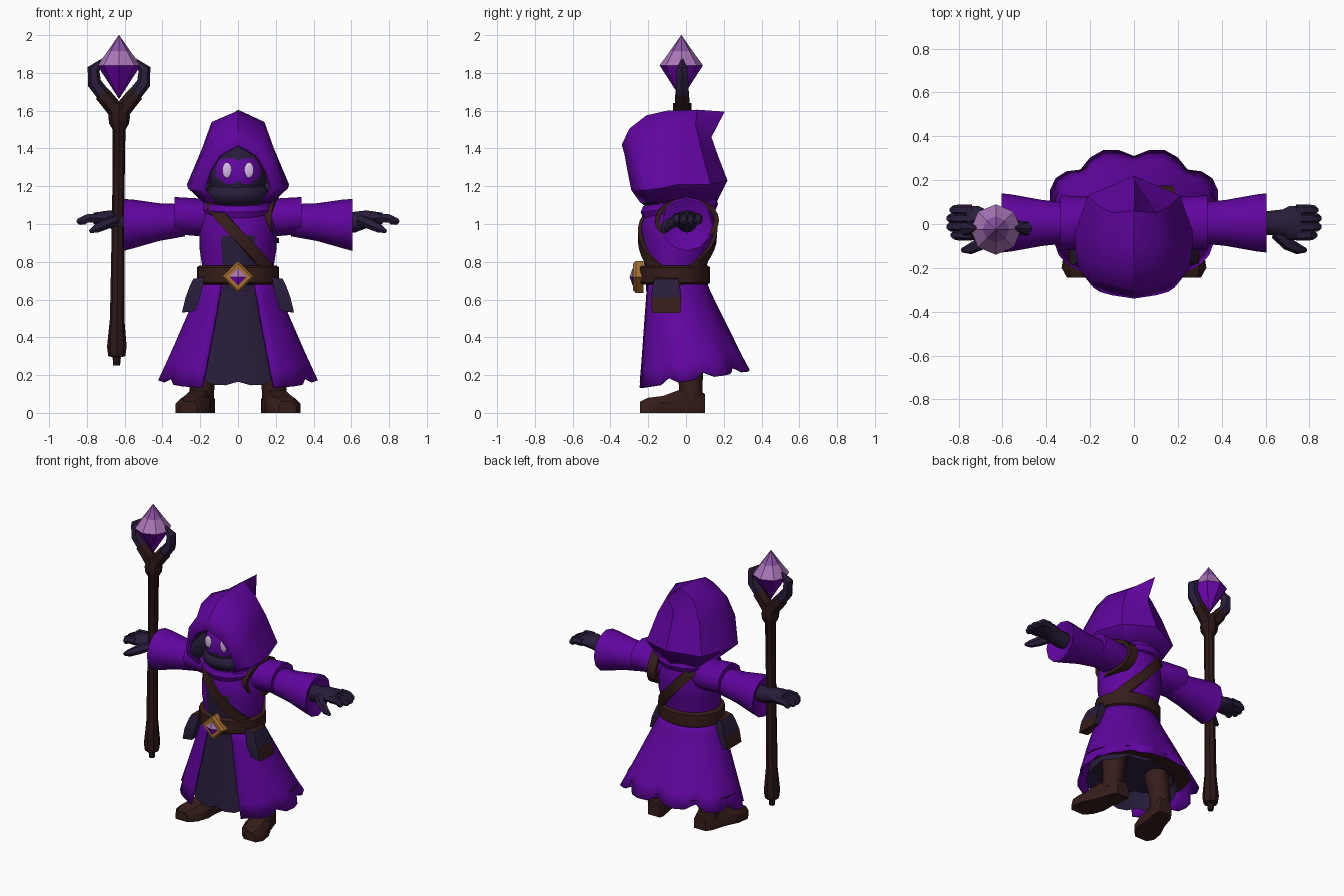
import bpy, bmesh
from math import sin, cos, pi, radians
from mathutils import Vector as V

cube = bpy.data.objects.get("Cube")
if cube:
    bpy.data.objects.remove(cube, do_unlink=True)


def material(name, *rgb):
    m = bpy.data.materials.new(name)
    m.use_nodes = True
    m.diffuse_color = (*rgb, 1)
    m.node_tree.nodes["Principled BSDF"].inputs["Base Color"].default_value = (*rgb, 1)
    return m


PURPLE = material("robe purple", .118, .0015, .345)
DARK = material("dark cloth", .022, .012, .043)
BROWN = material("brown leather", .036, .0125, .01)
WOOD = material("staff wood", .025, .009, .009)
GOLD = material("gold", .38, .16, .03)
PALE = material("pale crystal", .4, .18, .48)
MAUVE = material("mauve crystal", .25, .085, .36)
GEM = material("deep crystal", .17, .002, .46)
EYE = material("eye glow", .68, .5, .8)


def finish(name, bm, mats, rule=None, angle=38):
    """Clean normals, colour faces by rule, smooth soft edges."""
    bmesh.ops.remove_doubles(bm, verts=bm.verts, dist=.0005)
    bmesh.ops.recalc_face_normals(bm, faces=bm.faces)
    mid = sum((v.co for v in bm.verts), V()) / len(bm.verts)
    if sum(f.normal.dot(f.calc_center_median() - mid) * f.calc_area() for f in bm.faces) < 0:
        bmesh.ops.reverse_faces(bm, faces=bm.faces)
    for f in bm.faces:
        f.smooth = True
        if rule:
            f.material_index = rule(f.calc_center_median())
    for e in bm.edges:
        e.smooth = e.calc_face_angle(0) < radians(angle)
    me = bpy.data.meshes.new(name)
    bm.to_mesh(me)
    bm.free()
    ob = bpy.data.objects.new(name, me)
    for m in mats:
        me.materials.append(m)
    bpy.context.collection.objects.link(ob)
    return ob


def loft(name, rings, mats, wrap=True, caps=True, loop=False, rule=None, angle=38):
    """Skin a list of equal-length point rings."""
    bm = bmesh.new()
    rows = [[bm.verts.new(p) for p in r] for r in rings]
    n = len(rows[0])
    pairs = list(zip(rows, rows[1:])) + ([(rows[-1], rows[0])] if loop else [])
    for a, b in pairs:
        for i in range(n if wrap else n - 1):
            j = (i + 1) % n
            bm.faces.new((a[i], a[j], b[j], b[i]))
    if caps and wrap and not loop:
        bm.faces.new(rows[0])
        bm.faces.new(rows[-1])
    return finish(name, bm, mats, rule, angle)


def tube(name, path, radii, mat, ref=(0, 1, 0), n=8):
    path, rings = [V(p) for p in path], []
    for i, p in enumerate(path):
        t = path[min(i + 1, len(path) - 1)] - path[max(i - 1, 0)]
        u = t.cross(V(ref)).normalized()
        w = t.cross(u).normalized()
        rings.append([p + radii[i] * (u * cos(k * 2 * pi / n) + w * sin(k * 2 * pi / n)) for k in range(n)])
    return loft(name, rings, [mat])


def oval(z, rx, front, back, a):
    return V((rx * sin(a), (front + back) / 2 - (back - front) / 2 * cos(a), z))


def turn(n):
    return [2 * pi * i / n for i in range(n)]


def lining(ob, thick):
    mod = ob.modifiers.new("lining", "SOLIDIFY")
    mod.thickness, mod.offset, mod.material_offset = thick, -1, 1


# Torso with dark undershirt showing below the strap
TORSO = [(.64, .19, -.21, .1), (.78, .19, -.22, .11), (.88, .205, -.235, .14), (.94, .205, -.238, .148),
         (1, .2, -.235, .15), (1.08, .185, -.21, .14), (1.15, .14, -.16, .1)]


def body(z, a, off=0):
    for lo, hi in zip(TORSO, TORSO[1:]):
        if z <= hi[0]:
            break
    t = max(0, min(1, (z - lo[0]) / (hi[0] - lo[0])))
    rx, f, b = (lo[k] + (hi[k] - lo[k]) * t for k in (1, 2, 3))
    return oval(z, rx + off, f - off, b + off, a)


loft("torso", [[oval(*r, a) for a in turn(28)] for r in TORSO], [PURPLE, DARK],
     rule=lambda c: int(c.y < -.1 and abs(c.x) < .075 and c.z < .93))

# Skirt: open-fronted flared robe with a fluted, scalloped hem
START, COLS, rows = .47, 32, []
for r in range(7):
    v, row = r / 6, []
    for i in range(COLS + 1):
        a = START + (2 * pi - 2 * START) * i / COLS
        inner = 0 < i < COLS
        fold = v ** 3 * (1 - abs(sin(pi * i / 4))) * inner
        hem = .178 - .05 * cos(a) + .03 * (inner and i % 4 == 0)
        row.append(oval(.72 + (hem - .72) * v, .19 + .235 * v ** 1.1 - .03 * fold,
                        -.22 - .06 * v + .015 * fold, .1 + .255 * v ** 1.2 - .045 * fold, a))
    rows.append(row)
lining(loft("robe_skirt", rows, [PURPLE], wrap=False, angle=50), .015)

# Dark underskirt with a ragged hem, closed a little way up inside
rows = [[oval(.7 + (.195 - .05 * cos(a) + .02 * (i % 3 == 0) - .7) * v, .17 + .15 * v - d,
              -.2 - .045 * v + d, .08 + .13 * v - d, a)
         for i, a in enumerate(turn(30))] for v, d in ((0, 0), (.5, 0), (1, 0), (.8, .02))]
loft("underskirt", rows, [DARK])

# Brown facing that closes the gap behind the underskirt
loft("skirt_facing", [[oval(.27, *size, 1.5 + (2 * pi - 3) * i / 16) for i in range(17)]
                      for size in ((.29, -.23, .18), (.385, -.26, .31))], [BROWN], wrap=False)

# Waist belt
loft("belt", [[oval(z, .2 + o, -.23 - o, .11 + o, a) for a in turn(24)]
              for z, o in ((.68, .005), (.69, .018), (.77, .018), (.78, .005))], [BROWN])

# Broad diagonal chest strap running under the belt at the hip
rings = []
for a in turn(40):
    z = .94 - .225 * sin(a)
    rings.append([body(z + d, a, o) for d, o in ((-.046, -.005), (-.042, .018), (.042, .018), (.046, -.005))])
loft("chest_strap", rings, [BROWN], loop=True)

# Strap round the left shoulder
rings = []
for a in turn(24):
    c, s = cos(a), sin(a)
    rings.append([(.185 - .04 * abs(c) + dx, .005 + (.16 + o) * c, 1.02 + (.11 + o) * s)
                  for dx, o in ((-.032, -.015), (-.032, .01), (.032, .01), (.032, -.015))])
loft("shoulder_strap", rings, [BROWN], loop=True)


# Buckle diamond with a faceted gem
def diamond(r, y):
    return [(r * sin(a), y, .72 + r * cos(a)) for a in turn(4)]


loft("buckle", [diamond(r, y) for r, y in ((.085, -.225), (.085, -.265), (.07, -.28), (.045, -.28))], [GOLD], angle=20)
loft("buckle_gem", [diamond(r, y) for r, y in ((.045, -.27), (.045, -.283), (.002, -.298))], [GEM, PALE],
     rule=lambda c: int(c.z > .722), angle=5)

# Cowl folds round the neck, drooping at the front
rings = []
for a in turn(28):
    rings.append([oval(1.085 - .022 * cos(a) + .045 * sin(b), .15 + .045 * cos(b), -.195 - .045 * cos(b),
                       .125 + .045 * cos(b), a) for b in turn(8)])
loft("cowl", rings, [PURPLE], loop=True)

# Hood: half arches from the face rim to the pointed back
ARCHES = [
    [(.13, -.24, 1.11), (.185, -.29, 1.18), (.155, -.31, 1.28), (.1, -.325, 1.365), (0, -.34, 1.42)],
    [(.17, -.2, 1.11), (.25, -.21, 1.18), (.2, -.25, 1.35), (.125, -.27, 1.45), (0, -.3, 1.505)],
    [(.18, -.12, 1.11), (.265, -.13, 1.19), (.2, -.17, 1.37), (.14, -.2, 1.51), (0, -.21, 1.575)],
    [(.18, -.04, 1.11), (.27, -.04, 1.21), (.19, -.06, 1.4), (.14, -.09, 1.54), (0, -.1, 1.6)],
    [(.15, .1, 1.11), (.21, .13, 1.21), (.16, .08, 1.4), (.1, .05, 1.53), (0, .06, 1.605)],
    [(0, .16, 1.11), (0, .22, 1.23), (0, .17, 1.36), (0, .135, 1.46), (0, .205, 1.595)]]
rings = [half + [(-x, y, z) for x, y, z in reversed(half[:-1])] for half in ARCHES]
lining(loft("hood", rings, [PURPLE, DARK], wrap=False, angle=42), .02)


def ball(name, centre, size, mats, rule=None, seg=28):
    bm = bmesh.new()
    bmesh.ops.create_uvsphere(bm, u_segments=seg, v_segments=seg - 6, radius=1)
    for v in bm.verts:
        v.co = V(centre) + V(p * q for p, q in zip(v.co, size))
    return finish(name, bm, mats, rule)


# Shadowed head with a purple goggle-shaped mask, and a dark scarf below
ball("head", (0, -.09, 1.25), (.15, .16, .17), [DARK, PURPLE],
     lambda c: int(c.y < -.1 and ((abs(c.x) - .05) / .072) ** 2 + ((c.z - 1.282) / .068) ** 2 < 1), 48)
ball("scarf", (0, -.1, 1.155), (.165, .16, .085), [DARK])

for side, s in (("left", 1), ("right", -1)):
    def flip(points):
        return [(s * x, y, z) for x, y, z in points]

    def sleeve(name, sections, mat):
        rings = [[(s * x, .005 + ry * cos(a), cz + rz * sin(a)) for a in turn(12)] for x, cz, ry, rz in sections]
        return loft(side + name, rings, [mat])

    ball(side + "_eye", (s * .058, -.24, 1.285), (.026, .01, .042), [EYE], seg=14)

    # Shoulder cap, flared sleeve and gloved hand
    sleeve("_shoulder_cap", [(.1, 1.03, .1, .09), (.2, 1.035, .12, .1), (.335, 1.045, .125, .098),
                             (.33, 1.04, .1, .08)], PURPLE)
    sleeve("_sleeve", [(.28, 1.02, .09, .085), (.42, 1.01, .105, .1), (.56, 1, .13, .13), (.605, .995, .135, .137),
                       (.6, .995, .118, .12), (.57, 1, .07, .07)], PURPLE)
    sleeve("_glove", [(.5, 1.01, .05, .05), (.62, 1.01, .055, .055), (.68, 1.025, .062, .047), (.71, 1.03, .078, .038),
                      (.765, 1.03, .078, .03)], DARK)
    for k, length in enumerate((.83, .85, .85, .835)):
        y = -.05 + .038 * k
        tube(f"{side}_finger_{k}", flip([(.74, y, 1.032), (.8, y, 1.03), (length - .01, y, 1.012), (length, y, 1.005)]),
             (.026, .025, .021, .012), DARK, (0, 0, 1), 6)
    tube(side + "_thumb", flip([(.65, -.04, 1.02), (.7, -.09, 1), (.75, -.115, .975), (.785, -.12, .96)]),
         (.03, .03, .024, .01), DARK, (0, 0, 1), 6)

    # Hip pouch with a leather lid and outer base panel
    rings = []
    for z, w, d in ((.53, .035, .075), (.61, .04, .08), (.68, .035, .07), (.71, .028, .062)):
        x = .205 + (.72 - z) * .3
        rings.append(flip([(x - w, -.105 - d, z + .01), (x + w, -.105 - d, z),
                           (x + w, -.105 + d, z), (x - w, -.105 + d, z + .01)]))
    loft(side + "_pouch", rings, [DARK, BROWN], angle=25,
         rule=lambda c: int(c.z > .705 or c.z < .6 and (abs(c.x) > .27 or c.z < .54)))

    # Boot: round toe turned outward plus a leg shaft
    rings = []
    for y, w, h in ((-.243, .045, .06), (-.2, .08, .08), (-.12, .088, .09), (-.04, .068, .12), (.07, .06, .12), (.1, .045, .1)):
        x = .2 - .25 * y
        rings.append(flip([(x + p * w, y, q * h) for p, q in ((-1, 0), (1, 0), (1, .6), (.6, 1), (-.6, 1), (-1, .6))]))
    loft(side + "_boot", rings, [BROWN])
    tube(side + "_leg", flip([(.195, .025, .06), (.19, .025, .15), (.18, .02, .24), (.14, 0, .5)]),
         (.065, .066, .075, .08), BROWN, n=10)

    # Staff prong curling round the crystal
    tube(side + "_prong", [(-.63 + s * x, -.02, z) for x, z in ((.01, 1.59), (.07, 1.67), (.13, 1.745), (.135, 1.82), (.085, 1.87))],
         (.045, .038, .037, .033, .008), DARK, n=6)
    tube(side + "_prong_base", [(-.63 + s * x, -.02, z) for x, z in ((0, 1.58), (.06, 1.655), (.09, 1.69))],
         (.045, .043, .042), WOOD, n=6)

# Staff shaft with foot and collar
STAFF = [(.25, .018), (.295, .022), (.3, .045), (.35, .052), (.5, .038), (1.1, .032), (1.5, .034),
         (1.53, .052), (1.57, .058), (1.6, .048), (1.64, .05)]
tube("staff", [(-.645 + .01 * z, -.02, z) for z, r in STAFF], [r for z, r in STAFF], WOOD)

# Staff crystal: tall faceted double cone
loft("crystal", [[(-.63 + r * sin(a), -.025 + r * cos(a), z) for a in turn(8)]
                 for z, r in ((1.665, .002), (1.84, .115), (1.915, .06), (2, .001))], [GEM, PALE, MAUVE],
     rule=lambda c: 0 if c.z < 1.84 else 1 if c.z < 1.91 else 2, angle=5)
